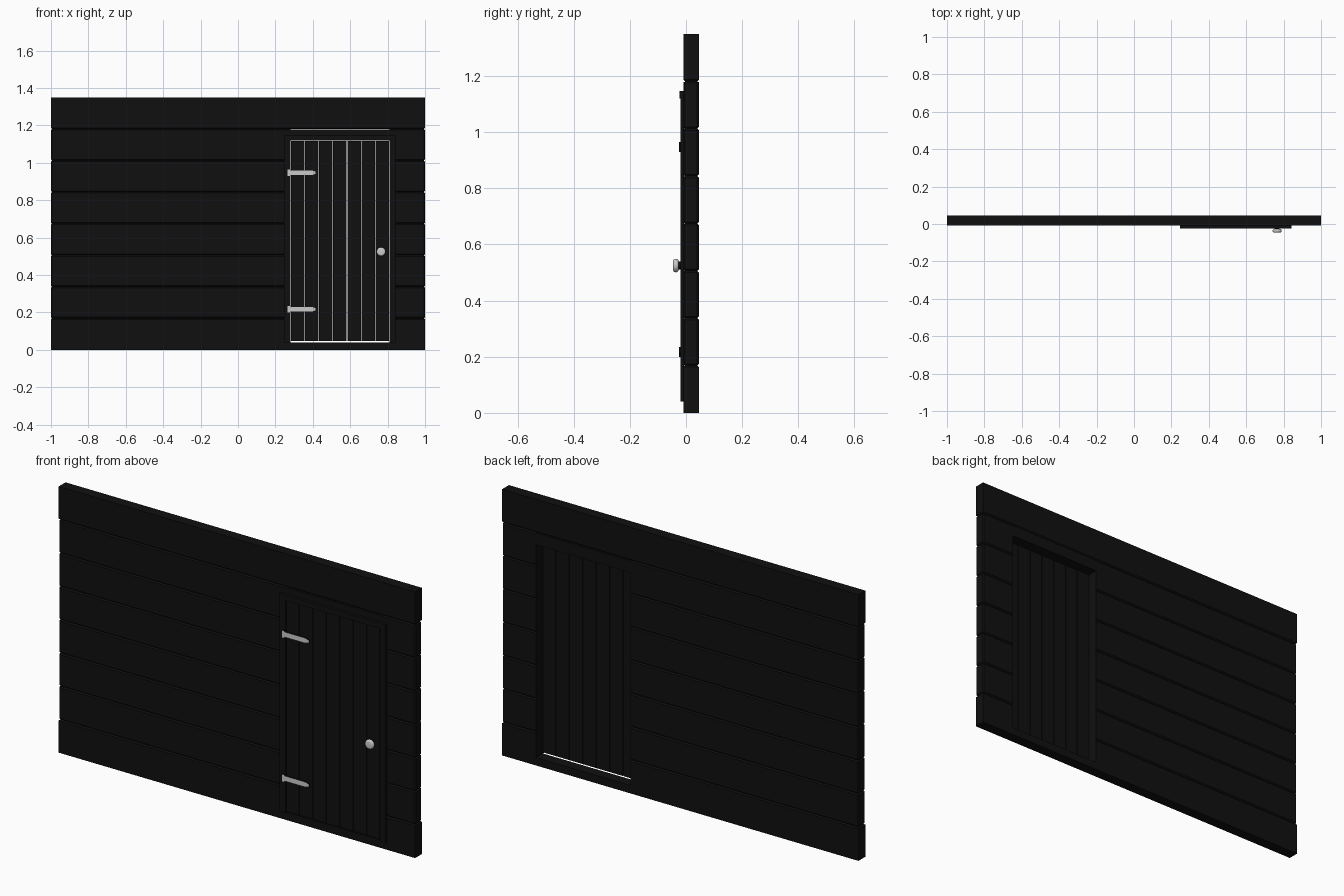
import bpy, bmesh, math
from mathutils import Matrix, Vector

cube = bpy.data.objects.get("Cube")
if cube:
    bpy.data.objects.remove(cube)


def material(name, rgb):
    m = bpy.data.materials.new(name)
    m.use_nodes = True
    m.diffuse_color = (*rgb, 1)
    bsdf = m.node_tree.nodes["Principled BSDF"]
    bsdf.inputs["Base Color"].default_value = (*rgb, 1)
    bsdf.inputs["Roughness"].default_value = 0.7
    return m


BLACK = material("black paint", (0.005, 0.005, 0.005))
STEEL = material("light steel", (0.6, 0.6, 0.6))

FRONT, BACK = -0.009, 0.046          # wall faces
HEIGHT, ROWS = 1.35, 8
LEFT, RIGHT, SILL, HEAD = 0.28, 0.81, 0.04, 1.12   # door opening
ROW = HEIGHT / ROWS


def add_object(name, bm, *mats):
    bmesh.ops.recalc_face_normals(bm, faces=bm.faces[:])
    mesh = bpy.data.meshes.new(name)
    bm.to_mesh(mesh)
    bm.free()
    for m in mats:
        mesh.materials.append(m)
    ob = bpy.data.objects.new(name, mesh)
    bpy.context.collection.objects.link(ob)
    return ob


def add_box(bm, x0, x1, y0, y1, z0, z1):
    size = Vector((x1 - x0, y1 - y0, z1 - z0))
    mid = Vector((x0 + x1, y0 + y1, z0 + z1)) / 2
    mat = Matrix.Translation(mid) @ Matrix.Diagonal((*size, 1))
    return bmesh.ops.create_cube(bm, size=1, matrix=mat)["verts"]


def box(name, *bounds):
    bm = bmesh.new()
    add_box(bm, *bounds)
    return add_object(name, bm, BLACK)


def board(name, x0, x1, z0, z1):
    """Wall board chamfered only along the seams between rows."""
    bm = bmesh.new()
    add_box(bm, x0, x1, FRONT, BACK, z0, z1)

    def on_seam(z):
        row = z / ROW
        return abs(row - round(row)) < 0.01 and 0 < round(row) < ROWS

    def outer(edge):
        return not all(abs(v.co.x - s) < 0.001 for v in edge.verts for s in [LEFT]) \
            and not all(abs(v.co.x - RIGHT) < 0.001 for v in edge.verts)

    seams = [e for e in bm.edges
             if all(on_seam(v.co.z) for v in e.verts) and outer(e)]
    if seams:
        bmesh.ops.bevel(bm, geom=seams, offset=0.006, segments=1, affect='EDGES')
    add_object(name, bm, BLACK)


# Horizontal wall boards, split around the door opening
for i in range(ROWS):
    z0, z1 = i * ROW, (i + 1) * ROW
    if z0 > HEAD:
        board(f"wall_board_{i}", -1, 1, z0, z1)
        continue
    board(f"wall_board_right_{i}", -1, LEFT, z0, z1)
    board(f"wall_board_left_{i}", RIGHT, 1, z0, z1)
    if z0 < SILL:
        box("door_sill", LEFT, RIGHT, FRONT, BACK, z0, SILL)
    if z1 > HEAD:
        box("door_header", LEFT, RIGHT, FRONT, BACK, HEAD, z1 - 0.003)

# Trim around the opening
TRIM = -0.02
box("trim_right", 0.247, LEFT, TRIM, FRONT, SILL, HEAD)
box("trim_left", RIGHT, 0.843, TRIM, FRONT, SILL, HEAD)
box("trim_top", 0.247, 0.843, -0.024, FRONT, HEAD, 1.147)

# Vertical door planks with narrow gaps
COUNT, GAP = 7, 0.003
pitch = (RIGHT - LEFT - GAP) / COUNT
for i in range(COUNT):
    x = LEFT + GAP + i * pitch
    box(f"door_plank_{i}", x, x + pitch - GAP, -0.017, -0.005, SILL + 0.008, HEAD - GAP)


def plate(bm, outline, y0, y1):
    face = bm.faces.new([bm.verts.new((x, y0, z)) for x, z in outline])
    new = bmesh.ops.extrude_face_region(bm, geom=[face])["geom"]
    bmesh.ops.translate(bm, vec=(0, y1 - y0, 0),
                        verts=[g for g in new if isinstance(g, bmesh.types.BMVert)])


# Strap hinges: a short leaf on the trim and a pointed strap on the door
for name, z in (("lower_hinge", 0.217), ("upper_hinge", 0.947)):
    bm = bmesh.new()
    add_box(bm, 0.264, 0.278, -0.025, -0.015, z - 0.018, z + 0.018)
    half = [(0.278, 0.013), (0.395, 0.013), (0.415, 0.006)]
    outline = [(x, z + h) for x, h in half] + [(x, z - h) for x, h in reversed(half)]
    plate(bm, outline, -0.025, -0.015)
    bm.normal_update()
    bmesh.ops.recalc_face_normals(bm, faces=bm.faces[:])
    for f in bm.faces:
        f.material_index = 0 if f.normal.y < -0.5 else 1
    add_object(name, bm, STEEL, BLACK)


def disc(name, radius, y0, y1, mat, bevel=0):
    bm = bmesh.new()
    place = Matrix.Translation((0.765, (y0 + y1) / 2, 0.525)) @ Matrix.Rotation(math.pi / 2, 4, 'X')
    bmesh.ops.create_cone(bm, cap_ends=True, segments=24, radius1=radius,
                          radius2=radius, depth=y1 - y0, matrix=place)
    if bevel:
        rims = [e for e in bm.edges if abs(e.verts[0].co.y - e.verts[1].co.y) < 0.001]
        bmesh.ops.bevel(bm, geom=rims, offset=bevel, segments=4, profile=0.5, affect='EDGES')
    ob = add_object(name, bm, mat)
    bpy.ops.object.select_all(action='DESELECT')
    ob.select_set(True)
    bpy.context.view_layer.objects.active = ob
    bpy.ops.object.shade_smooth_by_angle(angle=math.radians(40))


# Door knob on a dark neck
disc("knob_neck", 0.014, -0.03, -0.015, BLACK)
disc("door_knob", 0.024, -0.046, -0.026, STEEL, 0.009)
